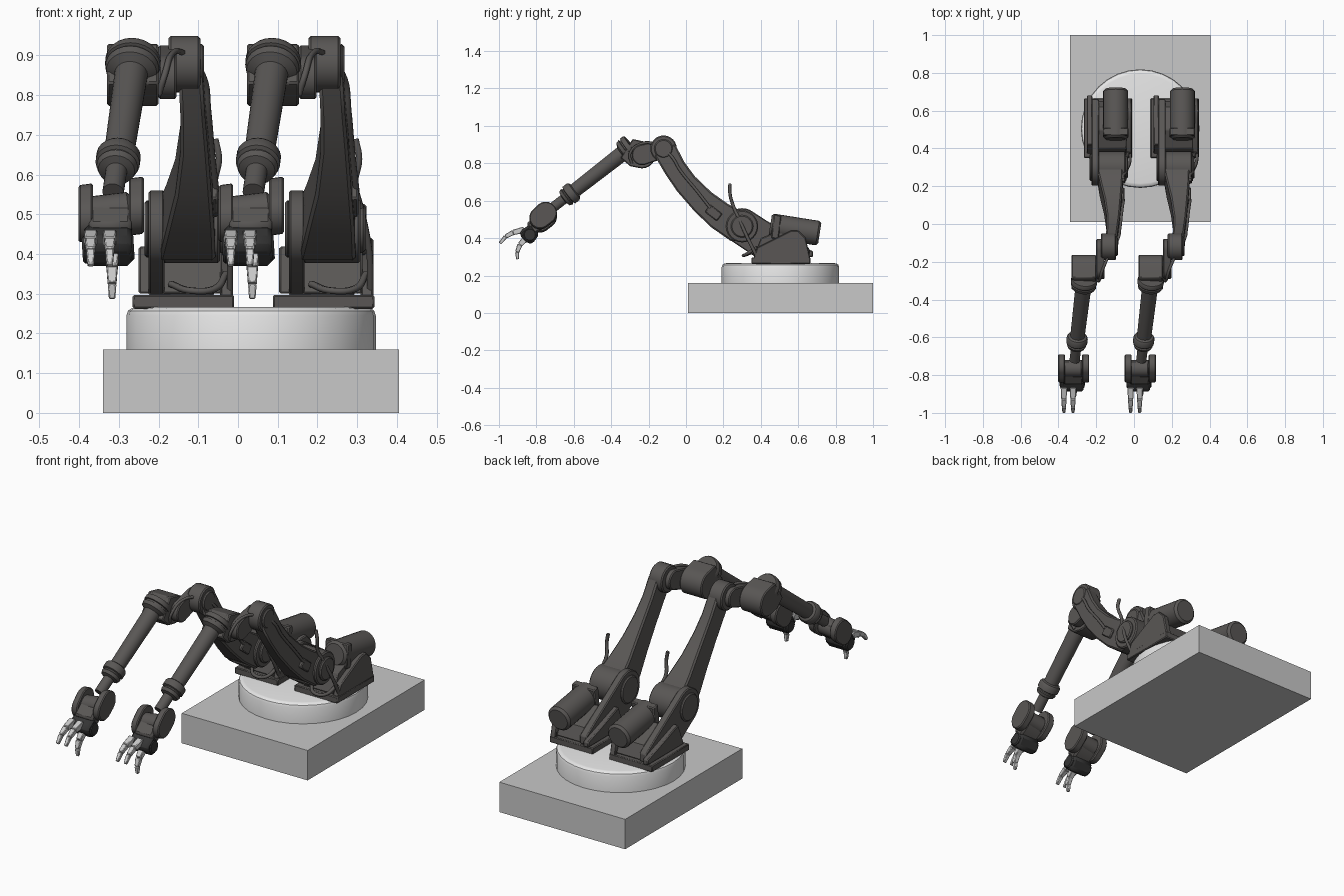
import bpy, bmesh, math
from mathutils import Vector

cube = bpy.data.objects.get("Cube")
if cube:
    bpy.data.objects.remove(cube, do_unlink=True)


def material(name, r, g, b, rough=0.6):
    m = bpy.data.materials.new(name)
    m.use_nodes = True
    m.diffuse_color = (r, g, b, 1)
    bsdf = m.node_tree.nodes["Principled BSDF"]
    bsdf.inputs["Base Color"].default_value = (r, g, b, 1)
    bsdf.inputs["Roughness"].default_value = rough
    return m


PLINTH = material("plinth grey", 0.58, 0.58, 0.58)
WHITE = material("turntable white", 0.8, 0.8, 0.8)
CHARCOAL = material("arm charcoal", 0.1, 0.094, 0.09)
BLACK = material("palm black", 0.035, 0.035, 0.035)
SILVER = material("finger silver", 0.6, 0.6, 0.6)

prefix, shift = "", 0.0     # which arm is being built


def finish(name, bm, mat, bevel=0.0):
    bmesh.ops.recalc_face_normals(bm, faces=bm.faces[:])
    me = bpy.data.meshes.new(prefix + name)
    bm.to_mesh(me)
    bm.free()
    me.materials.append(mat)
    me.polygons.foreach_set("use_smooth", [True] * len(me.polygons))
    me.set_sharp_from_angle(angle=math.radians(35))
    ob = bpy.data.objects.new(prefix + name, me)
    ob.location.x = shift
    bpy.context.collection.objects.link(ob)
    if bevel:
        mod = ob.modifiers.new("edge", "BEVEL")
        mod.width, mod.segments, mod.limit_method = bevel, 1, "ANGLE"
        mod.angle_limit = math.radians(40)
    return ob


def skin(bm, rings):
    """Bridge equal rings of points and close both ends."""
    vs = [[bm.verts.new(p) for p in ring] for ring in rings]
    n = len(vs[0])
    for a, b in zip(vs, vs[1:]):
        for i in range(n):
            bm.faces.new((a[i], a[(i + 1) % n], b[(i + 1) % n], b[i]))
    bm.faces.new(vs[0])
    bm.faces.new(vs[-1])


def lathe(name, start, end, profile, mat, segs=24):
    """Turned part along start-end; profile holds (distance, radius)."""
    start, end = Vector(start), Vector(end)
    q = (end - start).to_track_quat("Z", "Y")
    bm = bmesh.new()
    rings = []
    for d, r in profile:
        rings.append([start + q @ Vector((r * math.cos(a), r * math.sin(a), d))
                      for a in (math.tau * i / segs for i in range(segs))])
    skin(bm, rings)
    return finish(name, bm, mat)


def rod(name, start, end, r, mat=CHARCOAL, edge=0.006):
    length = (Vector(end) - Vector(start)).length
    return lathe(name, start, end, [(0, r - edge), (edge, r), (length - edge, r), (length, r - edge)], mat)


def disc(y, z, r, n=28):
    return [(y + r * math.cos(math.tau * i / n), z + r * math.sin(math.tau * i / n)) for i in range(n)]


def plate(name, points, x0, x1, mat=CHARCOAL, bevel=0.005, lean=0.0):
    """Flat slab: convex outline of (y, z) points, from x0 to x1."""
    bm = bmesh.new()
    for x, dz in ((x0, 0), (x1, lean)):
        for y, z in points:
            bm.verts.new((x, y, z + dz))
    res = bmesh.ops.convex_hull(bm, input=bm.verts[:])
    junk = [v for v in res["geom_interior"] + res["geom_unused"] if isinstance(v, bmesh.types.BMVert)]
    bmesh.ops.delete(bm, geom=list(set(junk)), context="VERTS")
    bmesh.ops.dissolve_limit(bm, angle_limit=0.01, verts=bm.verts[:], edges=bm.edges[:])
    return finish(name, bm, mat, bevel)


def box(name, x0, x1, y0, y1, z0, z1, mat=CHARCOAL, bevel=0.004):
    return plate(name, [(y0, z0), (y1, z0), (y1, z1), (y0, z1)], x0, x1, mat, bevel)


def loft(name, sections, mat=CHARCOAL, bevel=0.0):
    """Boxy limb through (y, z, half depth, x0, x1) sections."""
    rings = []
    for i, (y, z, h, x0, x1) in enumerate(sections):
        a, b = sections[max(i - 1, 0)], sections[min(i + 1, len(sections) - 1)]
        t = Vector((b[0] - a[0], b[1] - a[1])).normalized()
        oy, oz = -t.y * h, t.x * h
        rings.append([(x0, y + oy, z + oz), (x1, y + oy, z + oz), (x1, y - oy, z - oz), (x0, y - oy, z - oz)])
    bm = bmesh.new()
    skin(bm, rings)
    return finish(name, bm, mat, bevel)


def cable(name, points, r=0.009):
    cu = bpy.data.curves.new(prefix + name, "CURVE")
    cu.dimensions, cu.bevel_depth, cu.bevel_resolution, cu.resolution_u = "3D", r, 1, 6
    cu.use_fill_caps = True
    sp = cu.splines.new("BEZIER")
    sp.bezier_points.add(len(points) - 1)
    for bp, p in zip(sp.bezier_points, points):
        bp.co = p
        bp.handle_left_type = bp.handle_right_type = "AUTO"
    cu.materials.append(CHARCOAL)
    ob = bpy.data.objects.new(prefix + name, cu)
    ob.location.x = shift
    bpy.context.collection.objects.link(ob)


def build_arm():
    # foot and shoulder bracket
    box("foot_plate", -0.265, -0.01, 0.35, 0.665, 0.262, 0.297)
    box("foot_step", -0.225, -0.06, 0.37, 0.64, 0.295, 0.325)
    plate("shoulder_cover", disc(0.3, 0.463, 0.097) + [(0.37, 0.3), (0.66, 0.3), (0.66, 0.345), (0.6, 0.38)], -0.225, -0.185)
    plate("cover_rib", [(0.37, 0.3), (0.68, 0.3), (0.68, 0.33), (0.42, 0.42)], -0.25, -0.22)
    rod("shoulder_cap", (-0.235, 0.3, 0.463), (-0.22, 0.3, 0.463), 0.072)
    plate("motor_bracket", [(0.36, 0.29), (0.38, 0.35), (0.5, 0.4), (0.56, 0.44), (0.6, 0.44), (0.64, 0.4), (0.665, 0.29)], -0.045, -0.012)
    plate("motor_cradle", [(0.36, 0.3), (0.4, 0.4), (0.5, 0.44), (0.62, 0.37), (0.65, 0.3)], -0.19, -0.04)

    # drive motor
    rod("motor", (-0.097, 0.45, 0.467), (-0.097, 0.715, 0.425), 0.066, edge=0.012)
    plate("motor_flange", [(0.455, 0.4), (0.495, 0.395), (0.51, 0.52), (0.47, 0.527)], -0.165, -0.03)

    # upper arm, tapering and curving up to the elbow
    loft("upper_arm", [(0.345, 0.455, 0.075, -0.2, -0.06), (0.27, 0.463, 0.084, -0.198, -0.057),
                       (0.18, 0.52, 0.077, -0.18, -0.06), (0.09, 0.595, 0.068, -0.158, -0.067),
                       (0.0, 0.69, 0.062, -0.145, -0.075), (-0.06, 0.775, 0.06, -0.145, -0.083),
                       (-0.115, 0.875, 0.063, -0.15, -0.09)], bevel=0.008)
    rod("shoulder_hub", (-0.19, 0.3, 0.463), (-0.045, 0.3, 0.463), 0.086)
    rod("shoulder_hub_cap", (-0.05, 0.3, 0.463), (-0.032, 0.3, 0.463), 0.06)
    plate("arm_side_box", [(0.1, 0.54), (0.165, 0.49), (0.195, 0.53), (0.13, 0.58)], -0.075, -0.05)
    rod("elbow_hub", (-0.175, -0.12, 0.878), (-0.095, -0.12, 0.878), 0.071)
    rod("elbow_cap", (-0.1, -0.12, 0.878), (-0.085, -0.12, 0.878), 0.05)

    # elbow link and forearm housing
    plate("elbow_link", disc(-0.13, 0.875, 0.05) + disc(-0.235, 0.845, 0.055), -0.2, -0.155)
    plate("forearm_housing", disc(-0.235, 0.845, 0.072) + [(-0.25, 0.92), (-0.285, 0.93), (-0.35, 0.83), (-0.3, 0.785)], -0.33, -0.2)

    # forearm tube with collars
    lathe("forearm", (-0.263, -0.29, 0.892), (-0.316, -0.735, 0.545),
          [(0, 0.066), (0.008, 0.07), (0.025, 0.07), (0.027, 0.062), (0.034, 0.062), (0.036, 0.068), (0.055, 0.064),
           (0.066, 0.042), (0.385, 0.038), (0.39, 0.05), (0.4, 0.056), (0.428, 0.056), (0.432, 0.046), (0.438, 0.046),
           (0.442, 0.052), (0.458, 0.046), (0.464, 0.027), (0.55, 0.027)], CHARCOAL)

    # wrist fork, pitch joint and palm
    cheek = disc(-0.75, 0.513, 0.06) + disc(-0.78, 0.487, 0.058)
    plate("wrist_cheek_right", cheek, -0.402, -0.365, lean=0.005)
    plate("wrist_cheek_left", [(y, z + 0.017) for y, z in cheek], -0.275, -0.237, lean=0.005)
    rod("wrist_axle", (-0.37, -0.765, 0.5), (-0.27, -0.765, 0.512), 0.045)
    plate("wrist_block", [(-0.72, 0.53), (-0.77, 0.55), (-0.855, 0.475), (-0.81, 0.42), (-0.75, 0.46)], -0.375, -0.268, bevel=0.01)
    plate("palm", [(-0.825, 0.48), (-0.885, 0.44), (-0.89, 0.415), (-0.845, 0.37), (-0.82, 0.37), (-0.785, 0.42)],
          -0.387, -0.267, BLACK, 0.012)
    rod("palm_knuckle", (-0.392, -0.835, 0.41), (-0.262, -0.835, 0.418), 0.035, BLACK)

    # three jointed fingers
    upper = [(-0.865, 0.445), (-0.925, 0.43), (-0.965, 0.408), (-0.995, 0.372)]
    lower = [(-0.85, 0.405), (-0.888, 0.365), (-0.903, 0.325), (-0.9, 0.287)]
    for finger, x, path in (("right", -0.371, upper), ("left", -0.323, upper), ("lower", -0.317, lower)):
        for i, (a, b) in enumerate(zip(path, path[1:])):
            h0, h1 = 0.017 - 0.003 * i, 0.014 - 0.003 * i
            loft(f"{finger}_finger_joint_{i + 1}", [(*a, h0, x - h0, x + h0), (*b, h1, x - h1, x + h1)], SILVER, 0.003)

    # loose cables
    cable("shoulder_cable", [(-0.057, 0.235, 0.69), (-0.048, 0.235, 0.64), (-0.058, 0.25, 0.58), (-0.04, 0.285, 0.5), (-0.022, 0.33, 0.4), (-0.02, 0.38, 0.3)])
    cable("foot_cable", [(-0.17, 0.36, 0.325), (-0.12, 0.31, 0.308), (-0.06, 0.32, 0.312), (-0.03, 0.38, 0.35)])
    cable("elbow_cable", [(-0.2, -0.29, 0.8), (-0.185, -0.3, 0.85), (-0.165, -0.24, 0.905), (-0.13, -0.16, 0.9),
                          (-0.085, -0.08, 0.84), (-0.075, -0.03, 0.76), (-0.065, 0.06, 0.65), (-0.055, 0.13, 0.56)], 0.008)


# plinth and turntable
box("plinth", -0.34, 0.405, 0.01, 1.0, 0, 0.16, PLINTH, 0)
lathe("turntable", (0.033, 0.505, 0.16), (0.033, 0.505, 0.3),
      [(0, 0.314), (0.085, 0.314), (0.097, 0.31), (0.104, 0.3), (0.106, 0.29)], WHITE, 32)

# two identical arms side by side
for prefix, shift in (("right_", 0.0), ("left_", 0.353)):
    build_arm()
